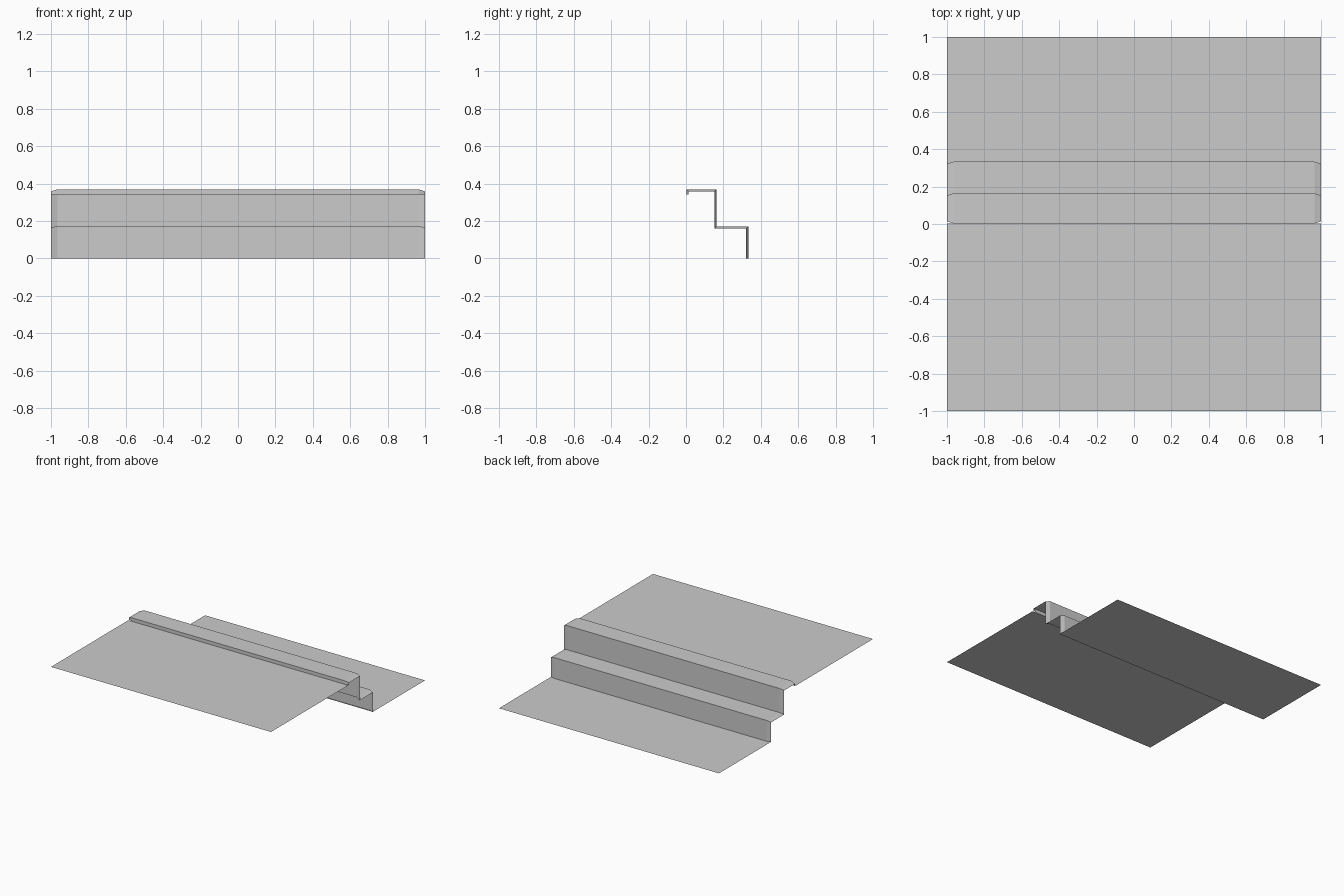
import bpy

cube = bpy.data.objects.get("Cube")
if cube:
    bpy.data.objects.remove(cube)

# Plain grey for the whole sheet
grey = bpy.data.materials.new("plain grey")
grey.use_nodes = True
color = (0.6, 0.6, 0.6, 1)
grey.diffuse_color = color
grey.node_tree.nodes["Principled BSDF"].inputs["Base Color"].default_value = color

UPPER, TOP, TREAD = 0.34, 0.369, 0.171     # floor and step heights
LIP, RISER, BACK = 0.003, 0.164, 0.333     # step positions in depth
INSET = 0.011                              # how far the steps sink at both ends
BEVEL = 0.965


def strip(name, sections):
    """Join equal-length cross-sections into one flat-faced sheet."""
    n = len(sections[0])
    verts = [p for section in sections for p in section]
    faces = [(i * n + j, (i + 1) * n + j, (i + 1) * n + j + 1, i * n + j + 1)
             for i in range(len(sections) - 1) for j in range(n - 1)]
    mesh = bpy.data.meshes.new(name)
    mesh.from_pydata(verts, [], faces)
    mesh.materials.append(grey)
    obj = bpy.data.objects.new(name, mesh)
    bpy.context.collection.objects.link(obj)
    return obj


def step_section(x, d):
    """Stepped profile, sunk inward by d."""
    return [(x, LIP + d, UPPER), (x, LIP + d, TOP - d),
            (x, RISER - d, TOP - d), (x, RISER - d, TREAD - d),
            (x, BACK - d, TREAD - d), (x, BACK - d, 0)]


def floor(name, y0, y1, z):
    return strip(name, [[(x, y0, z), (x, y1, z)] for x in (-1, 1)])


# Steps with slightly tapered ends
strip("steps", [step_section(-1, INSET), step_section(-BEVEL, 0),
                step_section(BEVEL, 0), step_section(1, INSET)])

# Flat ground in front of and behind the steps
floor("upper_floor", -1, LIP, UPPER)
floor("lower_floor", BACK - INSET, 1, 0)
